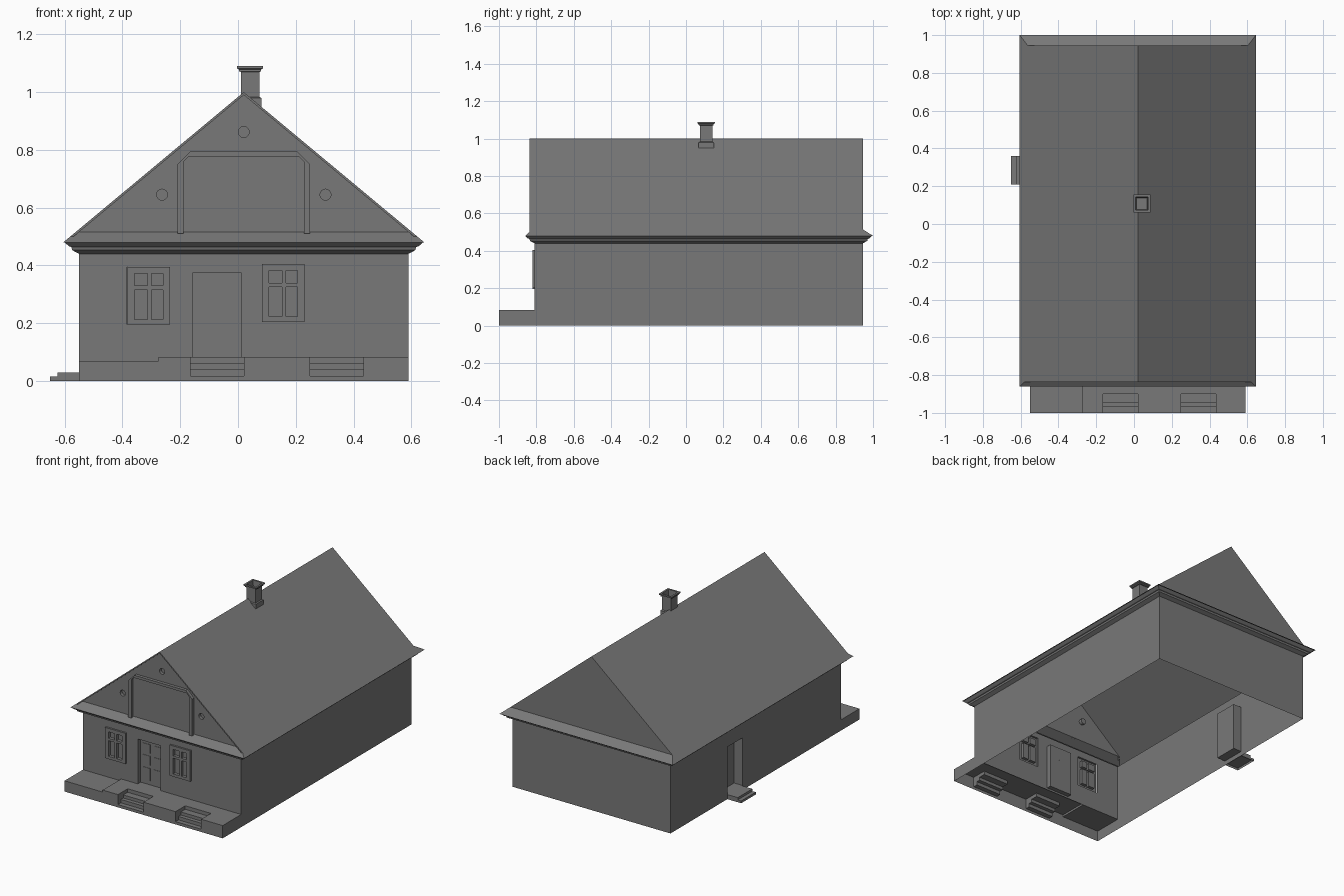
import bpy, bmesh, math
from mathutils import Vector

if "Cube" in bpy.data.objects:
    bpy.data.objects.remove(bpy.data.objects["Cube"])

CENTRE = Vector((0.02, 0.07, 0.3))
WX0, WX1, WY0, WY1, WZ = -0.55, 0.59, -0.81, 0.945, 0.44   # wall extents
CX, RIDGE, EAVE_Z, EAVE_H = 0.02, 1.0, 0.48, 0.625         # roof
EY0, EY1 = WY0 - 0.05, 1.0
GREY = bpy.data.materials.new("dark_grey")
GREY.diffuse_color = (0.19, 0.19, 0.19, 1)
GREY.use_nodes = True
GREY.node_tree.nodes["Principled BSDF"].inputs["Base Color"].default_value = GREY.diffuse_color


def slope_x(z):
    return EAVE_H * (RIDGE - z) / (RIDGE - EAVE_Z)


def build(name, faces, pierced=()):
    """Object from faces (lists of points); pierced = outline loops filled with holes."""
    bm = bmesh.new()
    for f in faces:
        bm.faces.new([bm.verts.new(p) for p in f])
    edges = []
    for loop in pierced:
        vs = [bm.verts.new(p) for p in loop]
        edges += [bm.edges.new((vs[k - 1], vs[k])) for k in range(len(vs))]
    if edges:
        bmesh.ops.triangle_fill(bm, edges=edges, use_beauty=True)
    bmesh.ops.remove_doubles(bm, verts=bm.verts, dist=1e-5)
    bmesh.ops.recalc_face_normals(bm, faces=bm.faces)
    out = sum(f.normal.dot(f.calc_center_median() - CENTRE) * f.calc_area() for f in bm.faces)
    if out < 0:
        bmesh.ops.reverse_faces(bm, faces=bm.faces)
    me = bpy.data.meshes.new(name)
    bm.to_mesh(me)
    bm.free()
    me.materials.append(GREY)
    ob = bpy.data.objects.new(name, me)
    bpy.context.collection.objects.link(ob)
    return ob


def panel(name, us, vs, depth, P, rim=None):
    """Grid panel; depth(i, j) recesses a cell, None leaves a hole, rim closes the border."""
    nu, nv = len(us) - 1, len(vs) - 1

    def d(i, j):
        return depth(i, j) if 0 <= i < nu and 0 <= j < nv else rim
    faces = []
    for i in range(-1, nu):
        for j in range(-1, nv):
            a, r, t = d(i, j), d(i + 1, j), d(i, j + 1)
            if i >= 0 and j >= 0 and a is not None:
                faces.append([P(us[i + k], vs[j + l], a) for k, l in ((0, 0), (1, 0), (1, 1), (0, 1))])
            if j >= 0 and None not in (a, r) and a != r:
                u = us[i + 1]
                faces.append([P(u, vs[j], a), P(u, vs[j + 1], a), P(u, vs[j + 1], r), P(u, vs[j], r)])
            if i >= 0 and None not in (a, t) and a != t:
                v = vs[j + 1]
                faces.append([P(us[i], v, a), P(us[i + 1], v, a), P(us[i + 1], v, t), P(us[i], v, t)])
    return build(name, faces)


def loft(name, cx, cy, hx, hy, rings, cap=False):
    """Rectangular rings (offset, z) joined by faces."""
    loops = [[(cx + sx * (hx + o), cy + sy * (hy + o), z)
              for sx, sy in ((-1, -1), (1, -1), (1, 1), (-1, 1))] for o, z in rings]
    faces = [[a[k], a[(k + 1) % 4], b[(k + 1) % 4], b[k]]
             for a, b in zip(loops, loops[1:]) for k in range(4)]
    return build(name, faces + ([loops[-1]] if cap else []))


def box(name, x0, x1, y0, y1, z0, z1):
    return loft(name, (x0 + x1) / 2, (y0 + y1) / 2, (x1 - x0) / 2, (y1 - y0) / 2,
                [(0, z0), (0, z1)], cap=True)


def band(name, outer, inner, y0, y1):
    """Strip between two (x, z) paths, given depth along y."""
    faces = []
    for k in range(len(outer) - 1):
        a, b, c, e = outer[k], outer[k + 1], inner[k + 1], inner[k]
        faces.append([(p[0], y0, p[1]) for p in (a, b, c, e)])
        for p, q in ((a, b), (e, c)):
            faces.append([(p[0], y0, p[1]), (q[0], y0, q[1]), (q[0], y1, q[1]), (p[0], y1, p[1])])
    return build(name, faces)


# Walls: open shell, door recesses on front and left, window openings on front
def front_depth(i, j):
    if i == 3 and 1 <= j <= 3:
        return 0.03
    if (i == 1 and 2 <= j <= 4) or (i == 5 and 3 <= j <= 5):
        return None
    return 0


panel("front_wall", [WX0, -0.385, -0.235, -0.155, 0.01, 0.085, 0.23, WX1],
      [0.07, 0.083, 0.195, 0.205, 0.375, 0.395, 0.405, WZ], front_depth,
      lambda u, v, d: (u, WY0 + d, v))
panel("left_wall", [WY0, 0.205, 0.36, WY1], [0, 0.03, 0.34, WZ],
      lambda i, j: 0.06 if (i, j) == (1, 1) else 0, lambda u, v, d: (WX0 + d, u, v))
panel("right_wall", [WY0, WY1], [0, WZ], lambda i, j: 0, lambda u, v, d: (WX1, u, v))
panel("back_wall", [WX0, WX1], [0, WZ], lambda i, j: 0, lambda u, v, d: (u, WY1, v))

# Windows with four recessed panes
for side, x, z in (("left", -0.383, 0.195), ("right", 0.083, 0.205)):
    panel(side + "_window", [x + o for o in (0, 0.025, 0.07, 0.084, 0.123, 0.148)],
          [z + o for o in (0, 0.018, 0.12, 0.135, 0.177, 0.2)],
          lambda i, j: 0.02 if i in (1, 3) and j in (1, 3) else 0,
          lambda u, v, d: (u, WY0 - 0.012 + d, v), rim=0.012)

# Front door panels, very shallow
for k, x in enumerate((-0.14, -0.06)):
    for j, (z0, z1) in enumerate(((0.11, 0.19), (0.21, 0.27), (0.29, 0.345))):
        box(f"door_panel_{k}_{j}", x, x + 0.055, WY0 + 0.0275, WY0 + 0.031, z0, z1)

# Cornice under the eaves
loft("cornice", CX, (WY0 + WY1) / 2, 0.57, (WY1 - WY0) / 2,
     [(0, WZ), (0.024, 0.453), (0.027, 0.464), (0.035, 0.466), (0.05, EAVE_Z)])

# Roof slopes, widening to the skirts at both ends
RY0, SK = -0.837, 0.515
for side, s in (("left", -1), ("right", 1)):
    build(side + "_roof", [[(CX, RY0, RIDGE), (CX, WY1, RIDGE),
                            (CX + s * slope_x(SK), WY1, SK), (CX + s * EAVE_H, EY1, EAVE_Z),
                            (CX + s * EAVE_H, EY0, EAVE_Z), (CX + s * slope_x(0.5), RY0, 0.5)]])
w = slope_x(SK)
for end, ye, yg in (("front", EY0, WY0), ("back", EY1, WY1)):
    build(end + "_skirt", [[(CX - EAVE_H, ye, EAVE_Z), (CX + EAVE_H, ye, EAVE_Z),
                            (CX + w, yg, SK), (CX - w, yg, SK)]])
build("back_gable", [[(CX - w, WY1, SK), (CX + w, WY1, SK), (CX, WY1, RIDGE)]])

# Front gable with three recessed round vents
N, R = 16, 0.019


def circle(x, y, z):
    return [(x + R * math.cos(t * math.tau / N), y, z + R * math.sin(t * math.tau / N))
            for t in range(N)]


loops, faces = [[(CX - w, WY0, SK), (CX + w, WY0, SK), (CX, WY0, RIDGE)]], []
for x, z in ((0.02, 0.862), (-0.263, 0.645), (0.303, 0.645)):
    a, b = circle(x, WY0, z), circle(x, WY0 + 0.02, z)
    loops.append(a)
    faces += [b] + [[a[t - 1], a[t], b[t], b[t - 1]] for t in range(N)]
build("front_gable", faces, loops)

# Rake boards along the front roof edge
band("rake_boards", [(CX - slope_x(0.5), 0.5), (CX, RIDGE), (CX + slope_x(0.5), 0.5)],
     [(CX - slope_x(0.5) + 0.012, 0.5), (CX, RIDGE - 0.01), (CX + slope_x(0.5) - 0.012, 0.5)],
     RY0, WY0)

# Gable frame
outer = [(-0.23, 0.51), (-0.23, 0.75), (-0.185, 0.795)]
inner = [(-0.208, 0.51), (-0.208, 0.76), (-0.19, 0.778)]
mirror = lambda pts: [(CX + x, z) for x, z in pts] + [(CX - x, z) for x, z in reversed(pts)]
band("gable_frame", mirror(outer), mirror(inner), WY0 - 0.02, WY0)

# Front porch, open below, with two flights of steps cut in
PH = 0.083
low = [(-1, 0), (-1, 0.07), (WY0, 0.07)]
flat = [(-1, 0), (-1, PH), (WY0, PH)]
steps = [(-1, 0), (-1, 0.018), (-0.97, 0.018), (-0.97, 0.04), (-0.945, 0.04),
         (-0.945, 0.06), (-0.9, 0.06), (-0.9, PH), (WY0, PH)]
faces = []
for x0, x1, prof in ((WX0, -0.275, low), (-0.275, -0.165, flat), (-0.165, 0.02, steps),
                     (0.02, 0.25, flat), (0.25, 0.435, steps), (0.435, WX1, flat)):
    for p, q in zip(prof, prof[1:]):
        faces.append([(x0, *p), (x1, *p), (x1, *q), (x0, *q)])
    if prof is steps:
        faces += [[(x, *p) for p in steps[1:-1] + [(-1, PH)]] for x in (x0, x1)]
for x, z0, z1 in ((WX0, 0, 0.07), (-0.275, 0.07, PH), (WX1, 0, PH)):
    faces.append([(x, -1, z0), (x, WY0, z0), (x, WY0, z1), (x, -1, z1)])
build("porch", faces)

# Side door steps
box("side_step_lower", -0.65, WX0, 0.21, 0.36, 0, 0.015)
box("side_step_upper", -0.625, WX0, 0.21, 0.36, 0.015, 0.03)

# Chimney with flared cap and hollow flue
loft("chimney", 0.042, 0.108, 0.032, 0.034,
     [(0.007, 0.95), (0.007, 0.98), (0, 0.984), (0, 1.07), (0.006, 1.072), (0.006, 1.078),
      (0.013, 1.082), (0.013, 1.09), (0.001, 1.09), (-0.004, 1.03)], cap=True)
